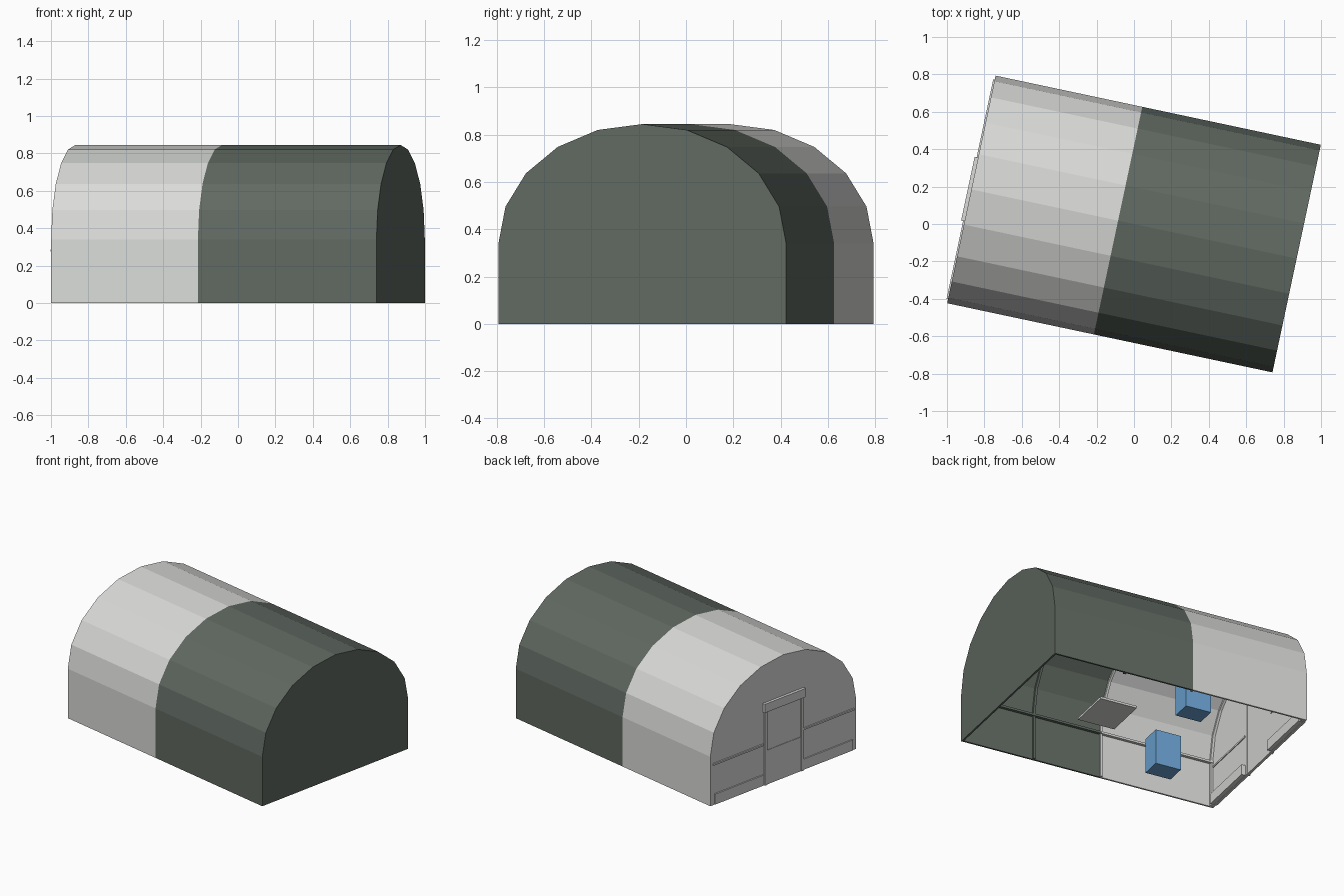
import bpy
import bmesh
from math import sin, cos, pi, radians
from mathutils import Matrix

cube = bpy.data.objects.get("Cube")
if cube:
    bpy.data.objects.remove(cube, do_unlink=True)

TURN = Matrix.Rotation(radians(-12), 4, "Z")
HALF_W, SHOULDER, RISE = 0.622, 0.34, 0.505   # hut cross-section
END, SPLIT, SKIN = 0.889, -0.087, 0.012       # hut length, colour change, wall thickness


def material(name, rgb):
    m = bpy.data.materials.new(name)
    m.use_nodes = True
    m.diffuse_color = (*rgb, 1)
    m.node_tree.nodes["Principled BSDF"].inputs["Base Color"].default_value = (*rgb, 1)
    return m


PALE = material("pale grey", (0.70, 0.71, 0.69))
GREEN = material("dark grey green", (0.117, 0.141, 0.12))
BLUE = material("blue", (0.15, 0.37, 0.66))


def finish(name, bm, mat):
    bmesh.ops.recalc_face_normals(bm, faces=bm.faces)
    bm.transform(TURN)
    mesh = bpy.data.meshes.new(name)
    bm.to_mesh(mesh)
    bm.free()
    mesh.materials.append(mat)
    obj = bpy.data.objects.new(name, mesh)
    bpy.context.collection.objects.link(obj)


def profile(inset=0.0):
    """Straight side walls topped by a ten-sided elliptical vault."""
    w, r = HALF_W - inset, RISE - inset
    vault = [(w * cos(i * pi / 10), SHOULDER + r * sin(i * pi / 10)) for i in range(11)]
    return [(w, 0)] + vault + [(-w, 0)]


def arch(name, x0, x1, outer, inner, mat):
    """Hollow vaulted shell between two insets of the profile."""
    bm = bmesh.new()
    loops = [[bm.verts.new((x, y, z)) for y, z in profile(d)]
             for x, d in ((x0, outer), (x1, outer), (x1, inner), (x0, inner))]
    for k in range(4):
        a, b = loops[k], loops[(k + 1) % 4]
        for i in range(len(a) - 1):
            bm.faces.new((a[i], a[i + 1], b[i + 1], b[i]))
    for i in (0, -1):
        bm.faces.new([loop[i] for loop in loops])
    finish(name, bm, mat)


def end_wall(name, x0, x1, mat):
    bm = bmesh.new()
    face = bm.faces.new([bm.verts.new((x0, y, z)) for y, z in profile()])
    out = bmesh.ops.extrude_face_region(bm, geom=[face], use_keep_orig=True)
    verts = [v for v in out["geom"] if isinstance(v, bmesh.types.BMVert)]
    bmesh.ops.translate(bm, verts=verts, vec=(x1 - x0, 0, 0))
    finish(name, bm, mat)


def box(name, x, y, z, mat):
    """Box from (min, max) ranges on each axis."""
    bm = bmesh.new()
    bmesh.ops.create_cube(bm, size=1)
    for v in bm.verts:
        v.co = [r[0] if c < 0 else r[1] for c, r in zip(v.co, (x, y, z))]
    finish(name, bm, mat)


# Vaulted shell in two colours, with end walls
arch("pale_shell", -END + SKIN, SPLIT, 0, SKIN, PALE)
arch("green_shell", SPLIT, END - SKIN, 0, SKIN, GREEN)
end_wall("green_end_wall", END - SKIN, END, GREEN)
end_wall("door_end_wall", -END, -END + SKIN, PALE)

# Interior ribs
for name, x, mat in (("green_rib", 0.386, GREEN), ("middle_rib", SPLIT, PALE),
                     ("pale_rib", -END + 0.022, PALE)):
    arch(name, x - 0.008, x + 0.008, SKIN, SKIN + 0.015, mat)

# Matching trim on both sides of the door, and rails along the side walls
OUT = -END - 0.008
for s, side in ((1, "left"), (-1, "right")):
    def span(a, b):
        return sorted((s * a, s * b))
    box(side + "_base_panel", (OUT, -0.85), span(0.17, 0.588), (0.003, 0.075), PALE)
    box(side + "_end_rail", (OUT, -0.872), span(0.17, 0.6), (0.275, 0.287), PALE)
    box(side + "_door_jamb", (-END - 0.012, -0.875), span(0.145, 0.165), (0, 0.51), PALE)
    box(side + "_wall_rail_pale", (-0.875, SPLIT), span(0.59, 0.612), (0.305, 0.32), PALE)
    box(side + "_wall_rail_green", (SPLIT, 0.876), span(0.59, 0.612), (0.305, 0.32), GREEN)

# Door leaf with thicker lower panel, and header
box("door_upper", (-END - 0.003, -0.877), (-0.145, 0.145), (0.235, 0.51), PALE)
box("door_lower", (-END - 0.006, -0.877), (-0.145, 0.145), (0, 0.235), PALE)
box("door_header", (-0.908, -0.877), (-0.174, 0.174), (0.505, 0.565), PALE)

# Furnishings
box("low_table", (0.06, 0.315), (-0.15, 0.15), (0.07, 0.085), PALE)
for name, x, y in (("right_blue_cabinet", -0.40, -0.365), ("left_blue_cabinet", -0.23, 0.355)):
    box(name, (x - 0.088, x + 0.088), (y - 0.068, y + 0.068), (0.002, 0.245), BLUE)
